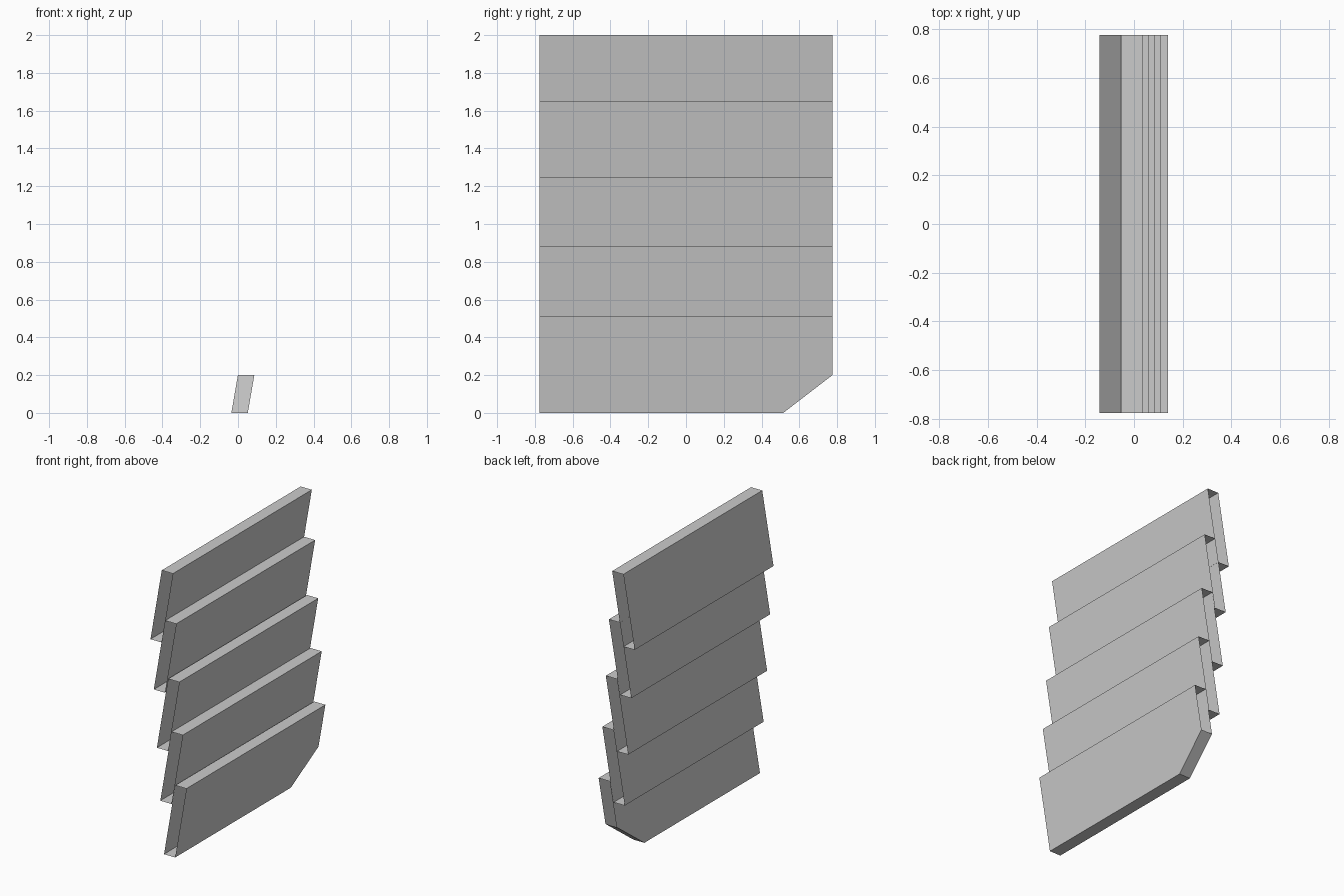
import bpy, bmesh

if "Cube" in bpy.data.objects:
    bpy.data.objects.remove(bpy.data.objects["Cube"])

HALF = 0.775      # half length of a board
THICK = 0.087     # board thickness along x
HEIGHT = 0.51     # board height
LEAN = 0.173      # x shift per unit of height


def board(name, x_right, z_top, clipped=False):
    """Leaning hollow board, open at both y ends; x_right is its top right edge."""
    z0 = z_top - HEIGHT
    if clipped:
        outline = [(-HALF, z0), (0.515, z0), (HALF, 0.2), (HALF, z_top), (-HALF, z_top)]
    else:
        outline = [(-HALF, z0), (HALF, z0), (HALF, z_top), (-HALF, z_top)]
    bm = bmesh.new()
    right = [bm.verts.new((x_right - LEAN * (z_top - z), y, z)) for y, z in outline]
    left = [bm.verts.new((v.co.x - THICK, v.co.y, v.co.z)) for v in right]
    bm.faces.new(right)
    bm.faces.new(left[::-1])
    n = len(outline)
    for i in range(n):
        j = (i + 1) % n
        if outline[i][0] == outline[j][0]:
            continue          # end stays open
        bm.faces.new((right[j], right[i], left[i], left[j]))
    mesh = bpy.data.meshes.new(name)
    bm.to_mesh(mesh)
    bm.free()
    bpy.context.collection.objects.link(bpy.data.objects.new(name, mesh))


# Overlapping boards from the bottom up; the lowest has a cut corner
rows = [(0.14, 0.51), (0.111, 0.88), (0.084, 1.247), (0.06, 1.652), (0.034, 2.0)]
for i, (x, z) in enumerate(rows):
    board(f"siding_board_{i + 1}", x, z, clipped=(i == 0))
